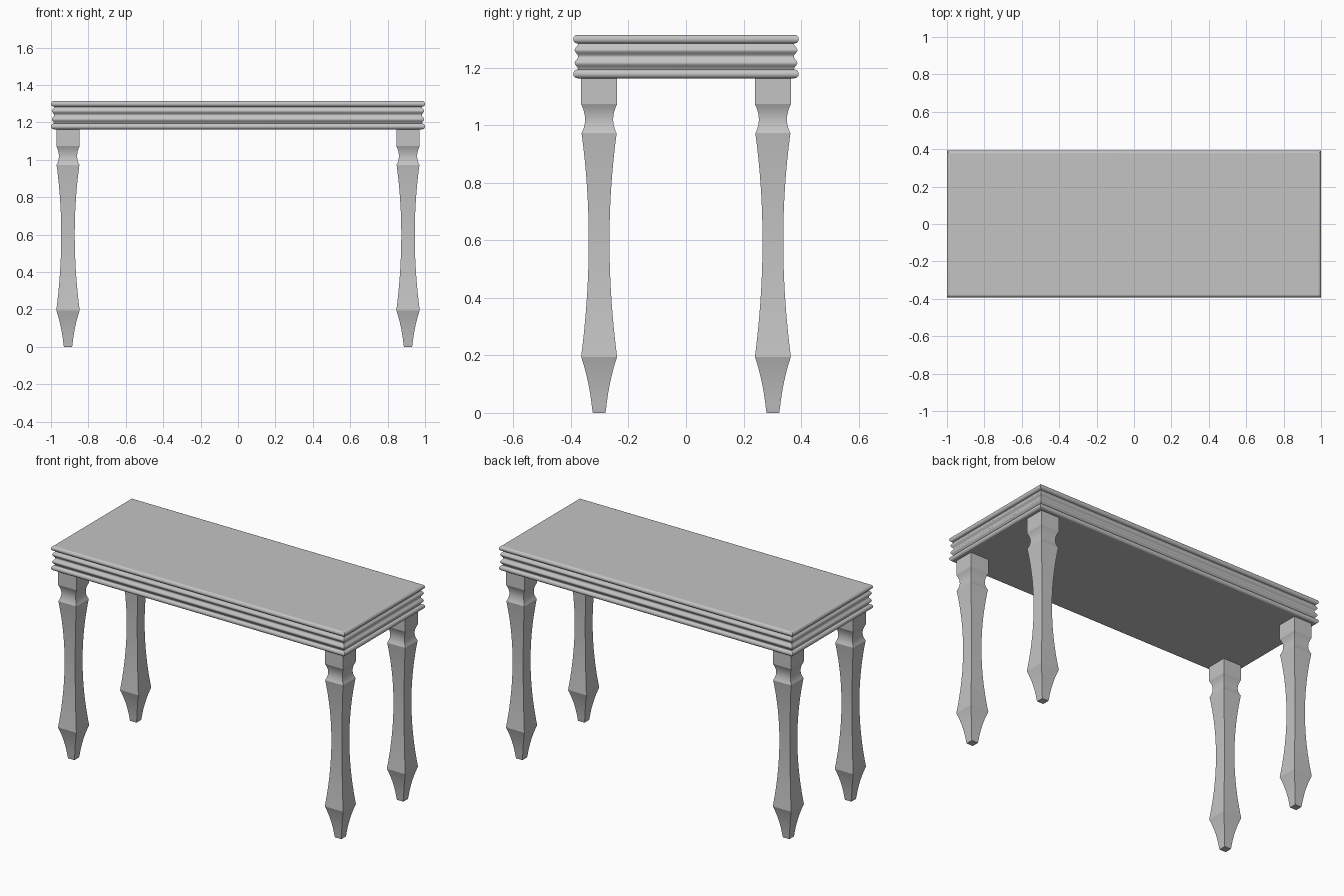
import bpy
import bmesh
from math import pi, sin, cos, radians

cube = bpy.data.objects.get("Cube")
if cube:
    bpy.data.objects.remove(cube, do_unlink=True)

# One plain grey for the whole table
grey = bpy.data.materials.new("plain grey")
grey.use_nodes = True
colour = (0.55, 0.55, 0.55, 1)
grey.diffuse_color = colour
grey.node_tree.nodes["Principled BSDF"].inputs["Base Color"].default_value = colour


def stack(name, rings, location):
    """Rectangular rings (half x, half y, z) joined from the bottom up."""
    bm = bmesh.new()
    loops = [[bm.verts.new((sx * hx, sy * hy, z))
              for sx, sy in ((-1, -1), (1, -1), (1, 1), (-1, 1))]
             for hx, hy, z in rings]
    for low, high in zip(loops, loops[1:]):
        for i in range(4):
            j = (i + 1) % 4
            bm.faces.new((low[i], low[j], high[j], high[i]))
    bm.faces.new(loops[0][::-1])
    bm.faces.new(loops[-1])
    mesh = bpy.data.meshes.new(name)
    bm.to_mesh(mesh)
    bm.free()
    mesh.materials.append(grey)
    obj = bpy.data.objects.new(name, mesh)
    obj.location = location
    bpy.context.collection.objects.link(obj)
    bpy.ops.object.select_all(action="DESELECT")
    obj.select_set(True)
    bpy.context.view_layer.objects.active = obj
    bpy.ops.object.shade_smooth_by_angle(angle=radians(18))
    for face in obj.data.polygons[-2:]:
        face.use_smooth = False
    return obj


def curve(a, control, b, steps):
    """Quadratic curve through (half width, z) pairs, without its last point."""
    points = []
    for i in range(steps):
        t = i / steps
        points.append([(1 - t) ** 2 * p + 2 * t * (1 - t) * c + t * t * q
                       for p, c, q in zip(a, control, b)])
    return points


def bead(bottom, radius, steps=16):
    """Half-round moulding as (inset, z) pairs."""
    return [(radius * (1 - sin(pi * i / steps)),
             bottom + radius * (1 - cos(pi * i / steps)))
            for i in range(steps + 1)]


# Table top: lower bead, wavy frieze, upper bead
low, high = 1.194, 1.283
frieze = [(0.011 + 0.006 * cos(4 * pi * i / 64), low + (high - low) * i / 64)
          for i in range(65)]
edge = bead(1.163, 0.015) + frieze + bead(1.284, 0.015)
stack("table_top", [(1 - d, 0.392 - d, z) for d, z in edge], (0, 0, 0))

# Leg profile: tapered foot, waisted shaft, neck, square block
ankle, knee = (0.024, 0.012), (0.0625, 0.195)
collar, block = (0.061, 0.972), (0.0625, 1.073)
profile = [(0.022, 0)]
profile += curve(ankle, (0.034, 0.11), knee, 12)
profile += curve(knee, (0.0103, 0.6), collar, 24)
profile += curve(collar, (0.036, 1.02), block, 12)
profile += [block, (0.0625, 1.17)]

for side, sx in (("left", 1), ("right", -1)):
    for end, sy in (("front", -1), ("back", 1)):
        stack(f"{end}_{side}_leg", [(r, r, z) for r, z in profile],
              (sx * 0.909, sy * 0.302, 0))
